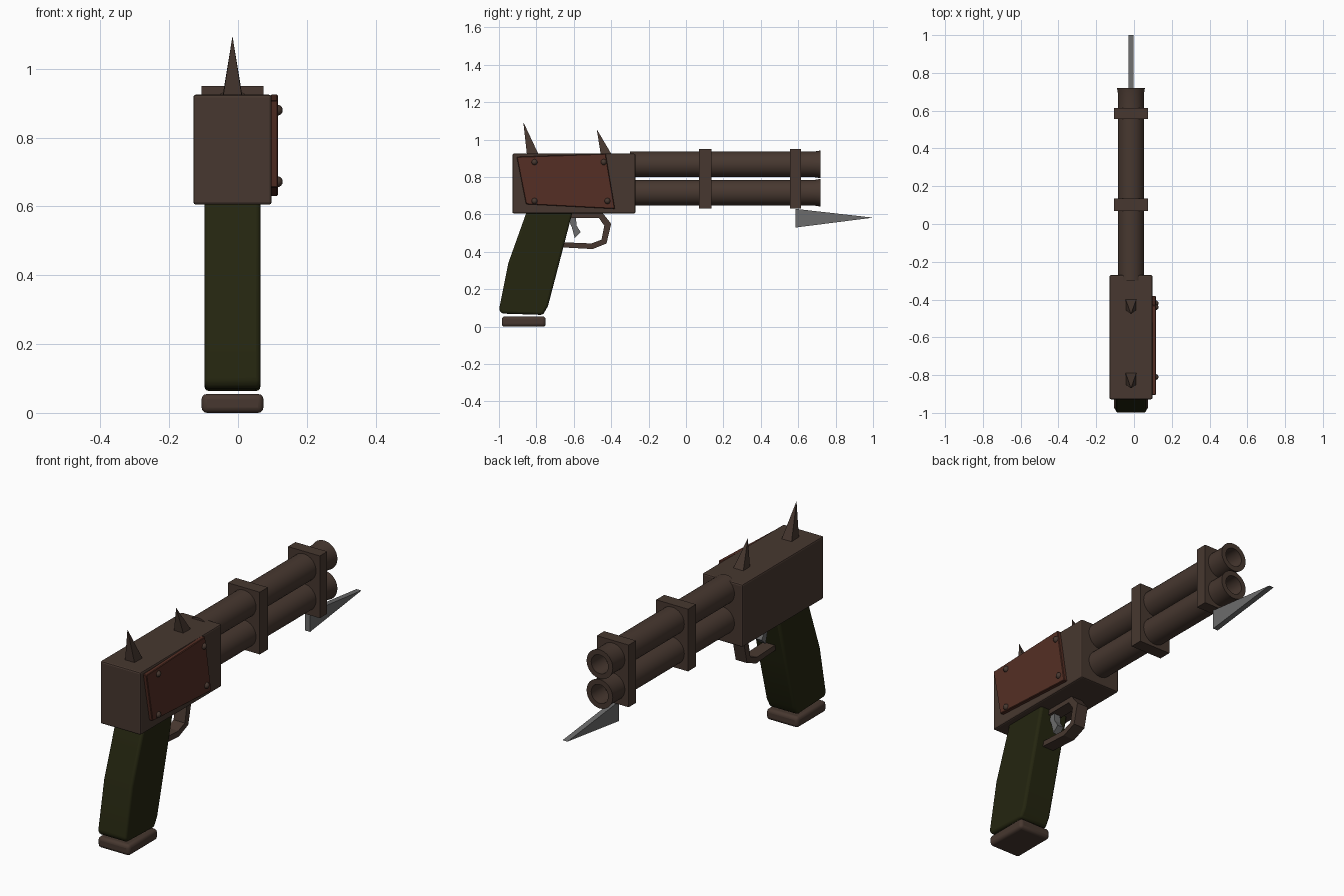
import bpy, bmesh, math
from mathutils import Matrix, Vector

if "Cube" in bpy.data.objects:
    bpy.data.objects.remove(bpy.data.objects["Cube"])

CX = -0.016  # centre plane of the gun


def material(name, rgb):
    m = bpy.data.materials.new(name)
    m.use_nodes = True
    m.diffuse_color = (*rgb, 1)
    bsdf = m.node_tree.nodes["Principled BSDF"]
    bsdf.inputs["Base Color"].default_value = (*rgb, 1)
    bsdf.inputs["Roughness"].default_value = 0.8
    return m


BROWN = material("dark brown metal", (0.063, 0.039, 0.029))
RUST = material("rust red plate", (0.09, 0.028, 0.018))
GREEN = material("olive grip", (0.018, 0.019, 0.005))
STEEL = material("grey steel", (0.15, 0.15, 0.15))


def finish(name, bm, mat, bevel=0, segments=2, smooth=False):
    bmesh.ops.recalc_face_normals(bm, faces=bm.faces)
    mesh = bpy.data.meshes.new(name)
    bm.to_mesh(mesh)
    bm.free()
    mesh.materials.append(mat)
    ob = bpy.data.objects.new(name, mesh)
    bpy.context.collection.objects.link(ob)
    if bevel:
        mod = ob.modifiers.new("bevel", "BEVEL")
        mod.width, mod.segments = bevel, segments
        mod.limit_method, mod.angle_limit = "ANGLE", math.radians(40)
    if smooth:
        bpy.ops.object.select_all(action="DESELECT")
        ob.select_set(True)
        bpy.context.view_layer.objects.active = ob
        bpy.ops.object.shade_smooth_by_angle(angle=math.radians(40))
    return ob


def box(name, low, high, mat, **kw):
    bm = bmesh.new()
    low, high = Vector(low), Vector(high)
    bmesh.ops.create_cube(bm, size=1, matrix=Matrix.Translation((low + high) / 2)
                          @ Matrix.Diagonal((*(high - low), 1)))
    return finish(name, bm, mat, **kw)


def side_prism(name, outline, x0, x1, mat, **kw):
    """Extrude a (y, z) outline from x0 to x1."""
    bm = bmesh.new()
    face = bm.faces.new([bm.verts.new((x0, y, z)) for y, z in outline])
    ext = bmesh.ops.extrude_face_region(bm, geom=[face])["geom"]
    verts = [g for g in ext if isinstance(g, bmesh.types.BMVert)]
    bmesh.ops.translate(bm, verts=verts, vec=(x1 - x0, 0, 0))
    return finish(name, bm, mat, **kw)


def barrel(name, z):
    """Revolve a tube profile with a flared, bored muzzle."""
    profile = [(0, -0.3), (0.069, -0.3), (0.069, 0.62), (0.069, 0.69),
               (0.074, 0.72), (0.048, 0.72), (0.048, 0.45), (0, 0.45)]
    bm = bmesh.new()
    verts = [bm.verts.new((CX + r, y, z)) for r, y in profile]
    edges = [bm.edges.new(pair) for pair in zip(verts, verts[1:])]
    bmesh.ops.spin(bm, geom=verts + edges, cent=(CX, 0, z), axis=(0, 1, 0),
                   angle=math.tau, steps=32)
    bmesh.ops.remove_doubles(bm, verts=bm.verts, dist=0.0001)
    finish(name, bm, BROWN, smooth=True)


def spike(name, back, front, tip):
    """Four-sided thorn, sunk a little into the receiver."""
    bm = bmesh.new()
    base = [bm.verts.new((CX + dx, y, z)) for dx, (y, z) in
            [(-0.028, back), (0.028, back), (0.028, front), (-0.028, front)]]
    top = bm.verts.new((CX, *tip))
    bm.faces.new(base)
    for i in range(4):
        bm.faces.new((base[i], base[(i + 1) % 4], top))
    finish(name, bm, BROWN)


# Receiver and barrels
box("receiver", (-0.13, -0.928, 0.605), (0.098, -0.27, 0.925), BROWN, bevel=0.008)
barrel("upper_barrel", 0.868)
barrel("lower_barrel", 0.716)
for name, y0, y1 in (("rear_barrel_band", 0.07, 0.135), ("front_barrel_band", 0.555, 0.615)):
    box(name, (CX - 0.09, y0, 0.632), (CX + 0.09, y1, 0.95), BROWN)

# Blade under the muzzle
side_prism("bayonet", [(0.585, 0.63), (0.585, 0.53), (1.0, 0.583)],
           CX - 0.014, CX + 0.014, STEEL)

# Spikes on top
spike("rear_spike", (-0.85, 0.915), (-0.79, 0.925), (-0.87, 1.095))
spike("front_spike", (-0.455, 0.915), (-0.4, 0.925), (-0.477, 1.055))

# Side plate with rivets
side_prism("side_plate", [(-0.905, 0.908), (-0.43, 0.925), (-0.38, 0.63), (-0.855, 0.655)],
           0.095, 0.116, RUST, bevel=0.003, segments=1)
for i, (y, z) in enumerate([(-0.81, 0.88), (-0.44, 0.88), (-0.81, 0.672), (-0.42, 0.672)]):
    bm = bmesh.new()
    bmesh.ops.create_uvsphere(bm, u_segments=12, v_segments=8, radius=0.016,
                              matrix=Matrix.Translation((0.114, y, z)))
    finish(f"rivet_{i + 1}", bm, BROWN, smooth=True)

# Grip and its base
side_prism("grip", [(-0.85, 0.62), (-0.95, 0.34), (-1.0, 0.09), (-0.985, 0.07),
                    (-0.765, 0.063), (-0.738, 0.11), (-0.67, 0.37), (-0.605, 0.62)],
           CX - 0.081, CX + 0.081, GREEN, bevel=0.022, segments=3, smooth=True)
box("grip_base", (CX - 0.09, -0.985, 0), (CX + 0.09, -0.75, 0.055), BROWN,
    bevel=0.016, segments=3, smooth=True)

# Trigger guard: an outer outline followed by the inner one
side_prism("trigger_guard",
           [(-0.68, 0.425), (-0.5, 0.415), (-0.425, 0.445), (-0.4, 0.55), (-0.445, 0.607),
            (-0.64, 0.607), (-0.64, 0.58), (-0.465, 0.58), (-0.437, 0.54), (-0.452, 0.465),
            (-0.505, 0.445), (-0.68, 0.452)],
           CX - 0.032, CX + 0.032, BROWN)
side_prism("trigger", [(-0.64, 0.6), (-0.59, 0.6), (-0.585, 0.54), (-0.563, 0.505),
                       (-0.595, 0.475), (-0.61, 0.53)],
           CX - 0.018, CX + 0.018, STEEL)
